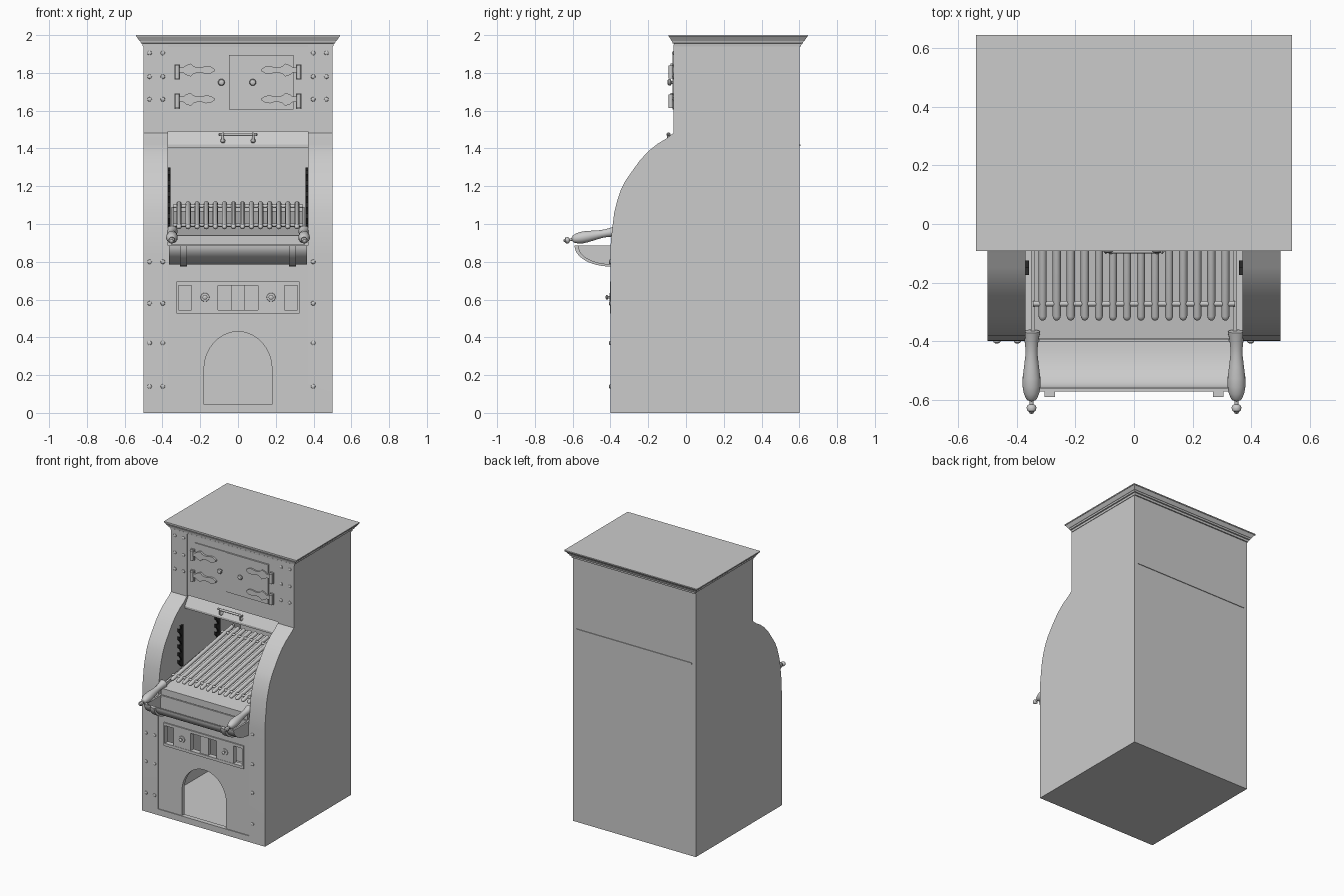
import bpy, bmesh, math
from mathutils import Vector

if "Cube" in bpy.data.objects:
    bpy.data.objects.remove(bpy.data.objects["Cube"])


def finish(name, bm, angle=35):
    bmesh.ops.recalc_face_normals(bm, faces=bm.faces)
    me = bpy.data.meshes.new(name)
    bm.to_mesh(me)
    bm.free()
    me.shade_smooth()
    me.set_sharp_from_angle(angle=math.radians(angle))
    ob = bpy.data.objects.new(name, me)
    bpy.context.collection.objects.link(ob)
    return ob


def prism(name, pts, axis, a, b):
    """Extrude a (y,z) outline along x, or an (x,z) outline along y."""
    bm = bmesh.new()
    rings = []
    for t in (a, b):
        rings.append([bm.verts.new((t, p, q) if axis == 'x' else (p, t, q)) for p, q in pts])
    n = len(pts)
    for i in range(n):
        j = (i + 1) % n
        bm.faces.new((rings[0][i], rings[0][j], rings[1][j], rings[1][i]))
    bm.faces.new(rings[0])
    bm.faces.new(rings[1])
    return finish(name, bm)


def box(name, x0, x1, y0, y1, z0, z1):
    return prism(name, [(y0, z0), (y1, z0), (y1, z1), (y0, z1)], 'x', x0, x1)


def lathe(name, prof, start, direction, n=16):
    """Spin a (radius, distance) profile about an axis."""
    q = Vector(direction).to_track_quat('Z', 'Y')
    bm = bmesh.new()
    rings = []
    for r, t in prof:
        rings.append([bm.verts.new(Vector(start) + q @ Vector((r * math.cos(2 * math.pi * k / n),
                      r * math.sin(2 * math.pi * k / n), t))) for k in range(n)])
    for a, b in zip(rings, rings[1:]):
        for k in range(n):
            bm.faces.new((a[k], a[(k + 1) % n], b[(k + 1) % n], b[k]))
    bm.faces.new(rings[0])
    bm.faces.new(rings[-1])
    return finish(name, bm, 40)


def rod(name, a, b, r, n=12):
    d = Vector(b) - Vector(a)
    return lathe(name, [(r, 0), (r, d.length)], a, d, n)


def cut(ob, cutter):
    m = ob.modifiers.new("cut", 'BOOLEAN')
    m.operation, m.solver, m.object = 'DIFFERENCE', 'EXACT', cutter
    bpy.context.view_layer.objects.active = ob
    bpy.ops.object.modifier_apply(modifier=m.name)
    bpy.data.objects.remove(cutter)


# Cabinet body with the curved side outline
body = prism("oven_body", [(-.4, 0), (.6, 0), (.6, 1.95), (-.065, 1.95), (-.065, 1.483), (-.1, 1.455),
             (-.15, 1.425), (-.2, 1.385), (-.245, 1.335), (-.285, 1.28), (-.32, 1.23), (-.345, 1.18),
             (-.365, 1.12), (-.38, 1.06), (-.39, .98), (-.398, .91), (-.4, .84)], 'x', -.5, .5)
# Recessed front and open fire chamber in one outline
cut(body, prism("chamber_cutter", [(-.7, .045), (-.394, .045), (-.394, .885), (.56, .885), (.56, 1.405),
    (-.09, 1.405), (-.09, 1.42), (-.045, 1.49), (-.06, 1.49), (-.06, 1.945), (-.7, 1.945)], 'x', -.37, .37))
# Hollow ash space, arched mouth and vent openings
cut(body, box("ash_cutter", -.47, .47, -.365, .57, .02, .85))
arch = [(-.18, .045), (.18, .045)] + [(.18 * math.cos(math.pi * k / 20), .23 + .2 * math.sin(math.pi * k / 20))
                                     for k in range(21)]
cut(body, prism("arch_cutter", arch, 'y', -.6, -.3))
for s in (-1, 1):
    for x in (.07, .28):
        cut(body, box("vent_cutter", s * x - .035, s * x + .035, -.6, -.3, .545, .675))
body.data.shade_smooth()
body.data.set_sharp_from_angle(angle=math.radians(25))

# Stepped cornice
bm = bmesh.new()
rings = []
for z, o in [(1.94, 0), (1.94, .004), (1.955, .006), (1.957, .014), (1.968, .017), (1.97, .022),
             (1.985, .032), (1.992, .037), (1.992, .04), (2, .04)]:
    f = -.06 - .8 * o
    rings.append([bm.verts.new(p) for p in ((-.5 - o, f, z), (.5 + o, f, z), (.5 + o, .605 + o, z), (-.5 - o, .605 + o, z))])
for a, b in zip(rings, rings[1:]):
    for k in range(4):
        bm.faces.new((a[k], a[(k + 1) % 4], b[(k + 1) % 4], b[k]))
bm.faces.new(rings[0])
bm.faces.new(rings[-1])
finish("cornice", bm, 5)

# Back seam strip
box("back_seam", -.47, .47, .595, .605, 1.412, 1.422)

# Upper doors
box("left_door", -.305, -.052, -.067, -.055, 1.605, 1.895)
box("right_door", -.048, .295, -.072, -.055, 1.605, 1.895)
knob = [(.008, 0), (.008, .012), (.016, .016), (.018, .024), (.014, .031), (.005, .034)]
for x in (-.088, .078):
    lathe("door_knob", knob, (x, -.065, 1.75), (0, -1, 0))

# Strap hinges with a wavy outline and a knuckle
half = [(.33, .014), (.29, .014), (.275, .026), (.25, .034), (.235, .02), (.215, .014), (.19, .015),
        (.17, .021), (.145, .018), (.125, .006)]
for s in (-1, 1):
    for z in (1.815, 1.66):
        up = [(s * x, z + h) for x, h in half]
        dn = [(s * x, z - h) for x, h in reversed(half)]
        prism("hinge_strap", up + dn, 'y', -.082, -.066)
        rod("hinge_knuckle", (s * .322, -.08, z - .045), (s * .322, -.08, z + .025), .012)
        box("hinge_plate", s * .322 - .014, s * .322 + .014, -.07, -.055, z - .05, z + .03)

# Flap pull handle
rod("flap_handle_bar", (-.07, -.093, 1.474), (.07, -.093, 1.474), .008)
for s in (-1, 1):
    lathe("flap_handle_end", [(.007, 0), (.011, .01), (.006, .022), (.009, .03), (.002, .036)],
          (s * .068, -.093, 1.474), (s, 0, 0), 12)
    rod("flap_handle_post", (s * .08, -.093, 1.478), (s * .08, -.093, 1.438), .007)
    lathe("flap_handle_foot", [(.013, 0), (.013, .012), (.007, .02)], (s * .08, -.072, 1.44), (0, -1, 0), 12)

# Rivets on the front strips
rivet = [(.012, 0), (.011, .005), (.007, .008), (.002, .009)]
for x in (-.468, -.398, .398, .468):
    for z in (1.66, 1.78, 1.905):
        lathe("rivet", rivet, (x, -.064, z), (0, -1, 0), 12)
    if x < .45:
        for z in (.14, .37, .58, .8):
            lathe("rivet", rivet, (x, -.399, z), (0, -1, 0), 12)

# Air vent rails and sliding shutters
for z in (.535, .685):
    box("vent_rail", -.325, .325, -.403, -.39, z - .01, z + .01)
for s in (-1, 1):
    box("vent_shutter", s * .175 - .07, s * .175 + .07, -.401, -.385, .545, .675)
    box("vent_end", s * .32 - .005, s * .32 + .005, -.403, -.39, .545, .675)
    lathe("vent_knob_plate", [(.024, 0), (.022, .004)], (s * .175, -.4, .612), (0, -1, 0))
    lathe("vent_knob", [(.006, 0), (.006, .01), (.012, .013), (.013, .019), (.005, .024)],
          (s * .175, -.402, .612), (0, -1, 0), 12)

# Sloped grill carriage, bars and cross rods
prism("grill_pan", [(-.393, .89), (-.393, .938), (.45, 1.07), (.45, 1.02)], 'x', -.35, .35)
length = .72
tip = [(.002, 0), (.008, .003), (.012, .009), (.014, .016), (.014, length)]
for k in range(14):
    lathe("grill_bar", tip, (-.312 + .048 * k, -.33, .983), (0, .71, .124), 12)
for y, z in ((-.272, .994), (.3, 1.094)):
    rod("grill_cross_rod", (-.345, y, z), (.345, y, z), .009)
grip = [(.024, 0), (.03, .002), (.029, .008), (.024, .03), (.021, .06), (.021, .085), (.025, .12), (.03, .16),
        (.031, .19), (.027, .215), (.019, .235), (.014, .24), (.007, .243), (.007, .255), (.013, .258),
        (.017, .266), (.015, .276), (.008, .281), (.007, .286), (.002, .288)]
for s in (-1, 1):
    prism("carriage_side", [(-.393, .89), (-.393, .96), (.45, 1.09), (.45, 1.02)], 'x', s * .338, s * .352)
    lathe("carriage_handle", grip, (s * .35, -.365, .962), (0, -.275, -.05), 20)

# Height racks with hooked teeth
black = bpy.data.materials.new("black_iron")
black.diffuse_color = (.02, .02, .02, 1)
black.use_nodes = True
black.node_tree.nodes["Principled BSDF"].inputs["Base Color"].default_value = black.diffuse_color
for s in (-1, 1):
    for y, z0 in ((-.14, 1.0), (.29, .93)):
        pts = [(y + .015, z0), (y + .015, z0 + .3), (y - .01, z0 + .3)]
        for k in range(4, -1, -1):
            z = z0 + .058 * k
            pts += [(y - .004, z + .045), (y - .02, z + .045), (y - .035, z + .055), (y - .035, z + .03), (y - .012, z + .01)]
        pts.append((y - .004, z0))
        rack = prism("height_rack", pts, 'x', s * .358, s * .371)
        rack.data.materials.append(black)

# Drip tray with end plates and support straps
def bowl(ry, rz, n=12):
    return [(-.4 - ry * math.cos(math.pi / 2 * k / n), .885 - rz * math.sin(math.pi / 2 * k / n)) for k in range(n + 1)]


prism("drip_tray", bowl(.172, .1) + bowl(.16, .09)[::-1], 'x', -.36, .36)
for s in (-1, 1):
    prism("tray_end", bowl(.172, .1) + [(-.395, .885)], 'x', s * .352, s * .365)
    prism("tray_strap", bowl(.19, .11) + bowl(.17, .098)[::-1], 'x', s * .27, s * .306)
